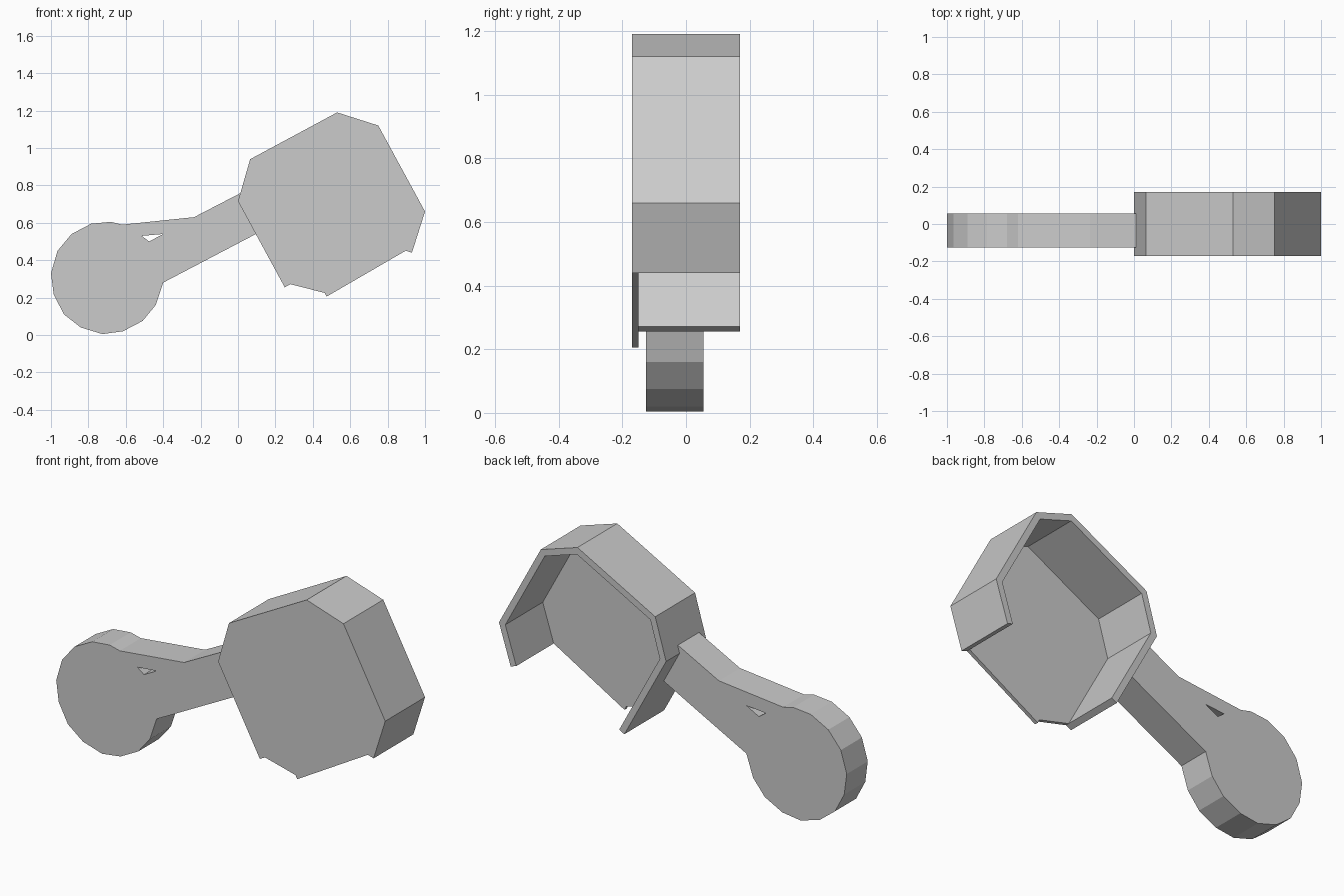
import bpy
import bmesh
from mathutils import Vector

cube = bpy.data.objects.get("Cube")
if cube:
    bpy.data.objects.remove(cube, do_unlink=True)

grey = bpy.data.materials.new("light grey")
grey.use_nodes = True
grey.diffuse_color = (0.6, 0.6, 0.6, 1)
grey.node_tree.nodes["Principled BSDF"].inputs["Base Color"].default_value = (0.6, 0.6, 0.6, 1)


def finish(bm, name):
    """Clean up the mesh and place it in the scene."""
    bmesh.ops.recalc_face_normals(bm, faces=bm.faces[:])
    mesh = bpy.data.meshes.new(name)
    bm.to_mesh(mesh)
    bm.free()
    mesh.materials.append(grey)
    obj = bpy.data.objects.new(name, mesh)
    bpy.context.collection.objects.link(obj)
    return obj


def extrude(bm, faces, depth):
    """Extrude faces backwards along y and return the new cap faces."""
    geom = bmesh.ops.extrude_face_region(bm, geom=faces, use_keep_orig=True)["geom"]
    verts = [g for g in geom if isinstance(g, bmesh.types.BMVert)]
    bmesh.ops.translate(bm, verts=verts, vec=(0, depth, 0))
    return [g for g in geom if isinstance(g, bmesh.types.BMFace)]


def inset_path(path, width):
    """Offset an open clockwise path to its inner side with mitred corners."""
    pts = [Vector(p) for p in path]
    normals = []
    for a, b in zip(pts, pts[1:]):
        d = (b - a).normalized()
        normals.append(Vector((d.y, -d.x)))
    inner = []
    for i, p in enumerate(pts):
        n0 = normals[max(i - 1, 0)]
        n1 = normals[min(i, len(normals) - 1)]
        inner.append(p + (n0 + n1) * width / (1 + n0.dot(n1)))
    return inner


# Guard: flat front plate with a deep rim, open at the back and below
front = -0.17
plate_back = -0.15
rim = [(0.25, 0.255), (0, 0.715), (0.065, 0.94), (0.53, 1.19),
       (0.75, 1.12), (1, 0.66), (0.93, 0.44)]
inner = inset_path(rim, 0.035)
lower_edge = [inner[-1], (0.473, 0.205), (0.463, 0.225), inner[0]]

bm = bmesh.new()
loop = [bm.verts.new((x, front, z)) for x, z in rim + lower_edge]
plate = bm.faces.new(loop)
back = extrude(bm, [plate], plate_back - front)[0]


def nearest(point):
    return min(back.verts, key=lambda v: (v.co.xz - point).length)


# Split the rim band off the plate's back, then pull it out
coords = [(p.x, plate_back, p.y) for p in inner[1:-1]]
part, _ = bmesh.utils.face_split(back, nearest(inner[0]), nearest(inner[-1]), coords=coords)
band = next(f for f in bm.faces
            if all(abs(v.co.y - plate_back) < 1e-5 for v in f.verts)
            and any((v.co.xz - Vector(rim[3])).length < 1e-4 for v in f.verts))
extrude(bm, [band], 0.17 - plate_back)
bmesh.ops.delete(bm, geom=[band], context='FACES_ONLY')
finish(bm, "guard")

# Handle: round end and tapering arm with a small slot
arm = [(-0.68, 0.605), (-0.62, 0.59), (-0.235, 0.63), (0.01, 0.757),
       (0.02, 0.725), (0.115, 0.55), (-0.40, 0.28)]
knob = [(-0.44, 0.16), (-0.51, 0.075), (-0.615, 0.02), (-0.725, 0.005),
        (-0.84, 0.04), (-0.93, 0.11), (-0.985, 0.215), (-1, 0.33),
        (-0.965, 0.45), (-0.89, 0.54), (-0.785, 0.595)]
slot = [(-0.515, 0.53), (-0.475, 0.50), (-0.40, 0.54)]

bm = bmesh.new()
edges = []
for outline in (arm + knob, slot):
    vs = [bm.verts.new((x, -0.125, z)) for x, z in outline]
    edges += [bm.edges.new((vs[i - 1], vs[i])) for i in range(len(vs))]
bmesh.ops.triangle_fill(bm, edges=edges, use_beauty=True, normal=(0, -1, 0))
extrude(bm, bm.faces[:], 0.18)
finish(bm, "handle")
